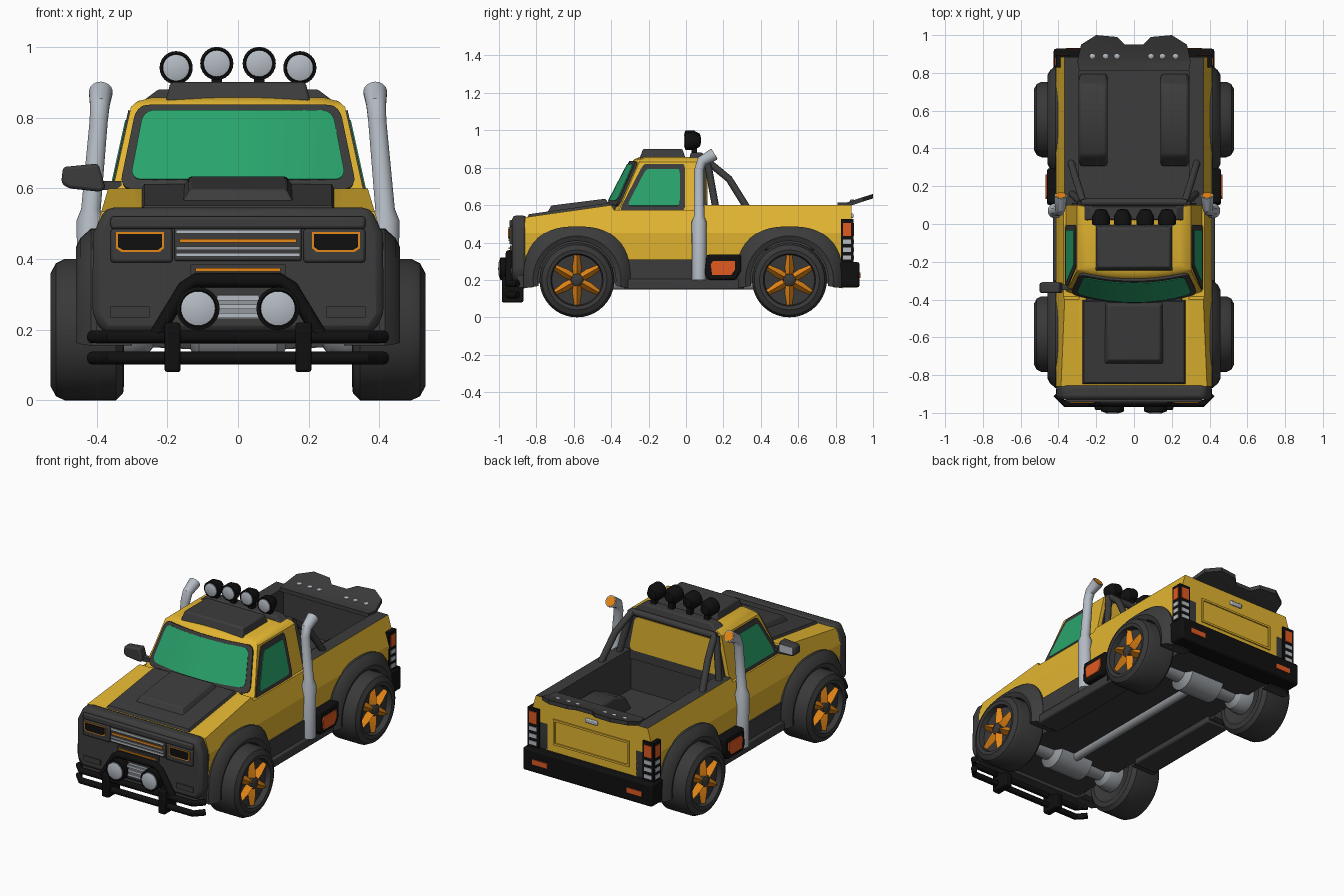
import bpy, bmesh, math
from mathutils import Vector

if "Cube" in bpy.data.objects:
    bpy.data.objects.remove(bpy.data.objects["Cube"])

def material(name, r, g, b):
    m = bpy.data.materials.new(name)
    m.diffuse_color = (r, g, b, 1)
    m.use_nodes = True
    m.node_tree.nodes["Principled BSDF"].inputs["Base Color"].default_value = m.diffuse_color
    return m

YELLOW = material("yellow paint", 0.76, 0.46, 0.03)
DARK = material("dark grey plastic", 0.045, 0.045, 0.045)
BLACK = material("black", 0.005, 0.005, 0.005)
TYRE = material("tyre rubber", 0.04, 0.04, 0.04)
GLASS = material("green glass", 0.022, 0.37, 0.15)
RED = material("orange red lamp", 0.75, 0.1, 0.015)
AMBER = material("amber", 0.82, 0.25, 0.008)
SILVER = material("silver", 0.46, 0.5, 0.55)
STEEL = material("steel", 0.3, 0.32, 0.34)

def finish(name, bm, mats, mirror=False, bevel=0, rule=None, solid=0):
    bmesh.ops.recalc_face_normals(bm, faces=bm.faces[:])
    bm.normal_update()
    for f in bm.faces:
        f.smooth = True
        if rule:
            f.material_index = rule(f)
    for e in bm.edges:
        e.smooth = e.calc_face_angle(3.0) < math.radians(32)
    me = bpy.data.meshes.new(name)
    bm.to_mesh(me)
    bm.free()
    for m in (mats if isinstance(mats, list) else [mats]):
        me.materials.append(m)
    ob = bpy.data.objects.new(name, me)
    bpy.context.collection.objects.link(ob)
    if solid:
        mod = ob.modifiers.new("thickness", 'SOLIDIFY')
        mod.thickness, mod.offset = solid, 0
    if bevel:
        mod = ob.modifiers.new("bevel", 'BEVEL')
        mod.width, mod.segments, mod.limit_method = bevel, 2, 'ANGLE'
    if mirror:
        ob.modifiers.new("mirror", 'MIRROR')
    return ob

def skin(bm, rings, closed=True):
    """Joins equal point rings with quads and caps the ends."""
    vs = [[bm.verts.new(p) for p in r] for r in rings]
    n = len(vs[0])
    for a, b in zip(vs, vs[1:]):
        for j in range(n if closed else n - 1):
            bm.faces.new((a[j], a[(j + 1) % n], b[(j + 1) % n], b[j]))
    if closed:
        bm.faces.new(vs[0])
        bm.faces.new(vs[-1])

def prism(name, pts, axis, a, b, mat, **kw):
    put = {'x': lambda p, d: (d, p[0], p[1]), 'y': lambda p, d: (p[0], d, p[1])}[axis]
    bm = bmesh.new()
    skin(bm, [[put(p, d) for p in pts] for d in (a, b)])
    return finish(name, bm, mat, **kw)

def box(name, x, y, z, mat, taper=(0, 0), tilt=0, **kw):
    bm = bmesh.new()
    rings = []
    for k, h in enumerate(z):
        tx, ty = taper[0] * k, taper[1] * k
        rings.append([(px, py, h + tilt * (py - y[0])) for px, py in
                      ((x[0] + tx, y[0] + ty), (x[1] - tx, y[0] + ty), (x[1] - tx, y[1] - ty), (x[0] + tx, y[1] - ty))])
    skin(bm, rings)
    return finish(name, bm, mat, **kw)

def tube(name, pts, radii, mat, n=16, axis=None, **kw):
    pts = [Vector(p) for p in pts]
    radii = radii if isinstance(radii, list) else [radii] * len(pts)
    ext = [max(p[i] for p in pts) - min(p[i] for p in pts) for i in range(3)]
    ref = Vector([float(i == ext.index(min(ext))) for i in range(3)])
    rings = []
    for i, (p, r) in enumerate(zip(pts, radii)):
        t = Vector(axis) if axis else (pts[min(i + 1, len(pts) - 1)] - pts[max(i - 1, 0)]).normalized()
        u = t.cross(ref).normalized()
        v = t.cross(u)
        rings.append([p + (u * math.cos(a) + v * math.sin(a)) * max(r, 0.0005)
                      for a in (math.tau * k / n for k in range(n))])
    bm = bmesh.new()
    skin(bm, rings)
    return finish(name, bm, mat, **kw)

def lathe(name, c, axis, prof, mat, n=32, **kw):
    c, axis = Vector(c), Vector(axis)
    return tube(name, [c + axis * d for d, r in prof], [r for d, r in prof], mat, n, axis, **kw)

def panel(name, fn, mat, thick, **kw):
    """Curved plate with rounded corners; fn maps u -1..1, v 0..1 to space."""
    rows = []
    for v in (0, .015, .05, .1, .15, .5, .85, .9, .95, .985, 1):
        d = max(0, .15 - min(v, 1 - v)) / .15
        e = 1 - .1 * (1 - math.sqrt(max(0, 1 - d * d)))
        rows.append([fn(e * (i / 6 - 1), v) for i in range(13)])
    bm = bmesh.new()
    skin(bm, rows, closed=False)
    return finish(name, bm, mat, solid=thick, **kw)

# body sides: lower half with wheel arches, upper half leaning in
WHEELS = {"front": -0.583, "rear": 0.553}
def arch(c, r=0.24):
    a0 = math.asin(-0.04 / r)
    return [(c - r * math.cos(a), 0.2 + r * math.sin(a))
            for a in (a0 + (math.pi - 2 * a0) * k / 20 for k in range(21))]
lower = [(-0.86, 0.16)] + arch(WHEELS["front"]) + arch(WHEELS["rear"]) + [
    (0.84, 0.16), (0.885, 0.3), (0.885, 0.45), (-0.86, 0.45)]
upper = [(-0.86, 0.45), (0.885, 0.45), (0.885, 0.6), (0.1, 0.6), (0.095, 0.575), (-0.385, 0.575), (-0.4, 0.6), (-0.86, 0.535)]
for name, prof, lean in (("body_side_lower", lower, -0.05), ("body_side_upper", upper, 0.3)):
    bm = bmesh.new()
    skin(bm, [[(0.29, y, z) for y, z in prof], [(0.412 - (z - 0.45) * lean, y, z) for y, z in prof]])
    finish(name, bm, [YELLOW, DARK], mirror=True, rule=lambda f: int(
        f.normal.x < -.9 or (f.calc_center_median().z < .45 and f.normal.x < .5 and f.normal.z < .9)
        or (f.normal.z > .9 and f.calc_center_median().y > .1)))
box("rocker", (0.3, 0.414), (-0.36, 0.33), (0.17, 0.31), DARK, mirror=True)
box("sill", (0.28, 0.43), (-0.33, 0.31), (0.148, 0.205), DARK, mirror=True, bevel=.01)
box("underbody", (-0.3, 0.3), (-0.86, 0.84), (0.18, 0.27), DARK)

# body centre: engine bay, floor, bed, tailgate
prism("hood_block", [(-0.86, 0.25), (0.1, 0.25), (0.1, 0.6), (-0.4, 0.6), (-0.86, 0.535)], 'x', -0.29, 0.29,
      [YELLOW, DARK], rule=lambda f: int(f.normal.z < .9))
box("hood_panel", (-0.275, 0.275), (-0.85, -0.4), (0.53, 0.55), DARK, taper=(.01, .01), tilt=0.141)
box("hood_scoop", (-0.165, 0.165), (-0.75, -0.4), (0.545, 0.594), DARK, taper=(.028, .03), tilt=0.125, bevel=.006)
box("cowl", (-0.27, 0.27), (-0.46, -0.36), (0.58, 0.605), DARK, taper=(.02, .02))
box("bed_floor", (-0.29, 0.29), (0.1, 0.85), (0.25, 0.36), DARK)
prism("bed_wheel_well", [(0.3, 0.36), (0.36, 0.45), (0.46, 0.49), (0.66, 0.49), (0.74, 0.46), (0.8, 0.36)],
      'x', 0.14, 0.29, DARK, mirror=True, bevel=.015)
box("tailgate", (-0.3, 0.3), (0.84, 0.885), (0.28, 0.6), [YELLOW, DARK],
    rule=lambda f: int(f.normal.y < -.9 or f.normal.z > .9))
for z in (0.34, 0.48):
    box("tailgate_rib", (-0.25, 0.25), (0.88, 0.892), (z, z + 0.012), YELLOW)
box("tailgate_rib_side", (0.238, 0.25), (0.88, 0.892), (0.34, 0.49), YELLOW, mirror=True)
box("tailgate_handle", (-0.04, 0.04), (0.88, 0.895), (0.53, 0.555), SILVER, bevel=.005)

# rear spoiler plate and bolts
bm = bmesh.new()
half = [(0.05, 0.95), (0.09, 0.99), (0.2, 1.0), (0.28, 0.95), (0.3, 0.86), (0.29, 0.81)]
out = half + [(-x, y) for x, y in reversed(half)]
skin(bm, [[(x, y, 0.602 + dz + max(0, y - 0.86) * 0.33) for x, y in out] for dz in (-0.012, 0.012)])
bmesh.ops.bisect_plane(bm, geom=bm.verts[:] + bm.edges[:] + bm.faces[:], plane_co=(0, 0.86, 0), plane_no=(0, 1, 0))
for v in bm.verts:
    if abs(v.co.y - 0.86) < 0.001:
        v.co.z = 0.614 if v.co.z > 0.602 else 0.59
finish("spoiler", bm, DARK)
for x in (0.09, 0.15, 0.22):
    lathe("spoiler_bolt", (x, 0.89, 0.612), (0, 0, 1), [(0, .014), (.014, .014), (.018, .007)], SILVER, 10, mirror=True)

# cab shell
def half_width(z):
    return 0.358 - (z - 0.58) * 0.22
def screen(s, t, off=0):
    z = 0.58 + 0.25 * t
    return (s * half_width(z), -0.42 + 0.13 * t + s * s * (0.065 - 0.025 * t) - .88 * off, z + .47 * off)
def cab_ring(t):
    z = 0.58 + 0.25 * t
    return [screen(i / 5 - 1, t) for i in range(11)] + [(half_width(z), 0.1, z), (-half_width(z), 0.1, z)]
top = cab_ring(1)
bm = bmesh.new()
skin(bm, [cab_ring(-0.1), top, [(x * .94, y * .95 + .002, .846) for x, y, z in top],
          [(x * .8, y * .85, .857) for x, y, z in top]])
finish("cab", bm, YELLOW)

# windows with frames
panel("windshield_frame", lambda u, v: screen(u * .94, .05 + .95 * v, .006), DARK, .016)
panel("windshield_glass", lambda u, v: screen(u * .87, .15 + .78 * v, .015), GLASS, .006)
def door(u, v, m, off):
    z = 0.568 + m + (0.252 - 2 * m) * v
    front, back = -0.36 + (z - .565) * .52 + m, -0.005 - m
    return (half_width(z) + off, front + (back - front) * (u + 1) / 2, z)
panel("side_window_frame", lambda u, v: door(u, v, 0, 0), DARK, .01, mirror=True)
panel("side_window_glass", lambda u, v: door(u, v, .028, .005), GLASS, .006, mirror=True)
panel("rear_window_frame", lambda u, v: (u * (.34 - .06 * v), .102, .545 + .29 * v), DARK, .016)
panel("rear_window_panel", lambda u, v: (u * (.295 - .04 * v), .111, .6 + .205 * v), YELLOW, .006)

# roof panel, lamp bar and lamps
box("roof_panel", (-0.205, 0.205), (-0.25, 0.0), (0.845, 0.9), DARK, taper=(.014, .02), bevel=.008)
box("lamp_bar", (-0.285, 0.285), (0.015, 0.1), (0.835, 0.88), DARK, taper=(.06, .01), bevel=.006)
def lamp(name, x, y, z, r):
    prof = [(.95, .15), (.85, .6), (.1, 1), (-.8, 1), (-.85, .85), (-.7, .8)]
    lathe(name, (x, y, z), (0, 1, 0), [(d * r, q * r) for d, q in prof], BLACK, 24, mirror=True)
    lens = [(-.6, .8), (-.88, .8), (-.97, .55), (-1, .05)]
    lathe(name + "_lens", (x, y, z), (0, 1, 0), [(d * r, q * r) for d, q in lens], SILVER, 24, mirror=True)
for x, z in ((0.06, 0.953), (0.175, 0.941)):
    lamp("roof_lamp", x, 0.035, z, 0.047)
    box("roof_lamp_stand", (x - .015, x + .015), (.03, .06), (.87, .92), BLACK, mirror=True)

# front fascia, headlights, grille
prism("fascia", [(-.375, .545), (-.41, .47), (-.412, .24), (-.38, .19), (.38, .19), (.412, .24), (.41, .47), (.375, .545)],
      'y', -0.93, -0.85, DARK, bevel=.022)
box("fascia_brow", (-.36, .36), (-.945, -.9), (.485, .52), DARK, bevel=.008)
box("headlight_frame", (.185, .36), (-.945, -.9), (.39, .485), DARK, mirror=True, bevel=.008)
prism("headlight_ring", [(.21, .43), (.222, .42), (.33, .42), (.345, .43), (.345, .476), (.21, .476)], 'y', -.948, -.93,
      AMBER, mirror=True)
prism("headlight_core", [(.215, .434), (.226, .426), (.326, .426), (.34, .434), (.34, .471), (.215, .471)], 'y', -.951, -.93,
      BLACK, mirror=True)
box("grille", (-.18, .18), (-.943, -.9), (.395, .49), DARK, bevel=.006)
for z, m, w in ((.477, SILVER, .175), (.452, AMBER, .165), (.43, STEEL, .175), (.412, SILVER, .175)):
    box("grille_bar", (-w, w), (-.948, -.92), (z - .005, z + .005), m)
box("light_strip_frame", (-.135, .135), (-.942, -.9), (.355, .385), DARK)
box("light_strip", (-.12, .12), (-.948, -.93), (.365, .374), AMBER)
box("fascia_vent", (.25, .36), (-.937, -.92), (.235, .265), DARK, mirror=True)
box("winch", (-.06, .06), (-.95, -.9), (.23, .3), STEEL)
for z in (.24, .265, .29):
    box("winch_band", (-.06, .06), (-.957, -.94), (z - .007, z + .007), SILVER)
box("front_apron", (-.4, .4), (-.9, -.84), (.16, .22), DARK)

# bull bar and fog lamps
for z in (0.12, 0.18):
    tube("bull_bar_rail", [(-.414, -.9, z), (-.37, -.95, z), (.37, -.95, z), (.414, -.9, z)], .018, BLACK, 12)
tube("bull_bar_hoop", [(-.235, -.945, .18), (-.15, -.945, .32), (-.12, -.945, .34), (.12, -.945, .34), (.15, -.945, .32),
                       (.235, -.945, .18)], .02, BLACK, 12)
box("bull_bar_post", (.162, .208), (-.985, -.87), (.08, .22), BLACK, mirror=True, bevel=.008)
lamp("fog_lamp", 0.113, -0.943, 0.26, 0.061)

# rear bumper and tail lights
box("rear_bumper", (-.425, .425), (.81, .928), (.16, .295), BLACK, bevel=.012)
box("bumper_reflector", (.26, .36), (.92, .932), (.21, .24), RED, mirror=True)
box("tail_light", (.34, .414), (.828, .895), (.295, .525), BLACK, mirror=True)
for z0, z1, m in ((.435, .505, RED), (.392, .415, SILVER), (.35, .373, SILVER), (.308, .331, SILVER)):
    box("tail_light_lens", (.353, .403), (.85, .898), (z0, z1), m, mirror=True)
    box("tail_light_side_lens", (.38, .417), (.84, .882), (z0, z1), m, mirror=True)

# wheels, flares, axles
tyre = [(.34, .02), (.34, .12), (.322, .15), (.325, .18), (.345, .2), (.49, .2), (.515, .188), (.53, .16),
        (.526, .14), (.495, .134), (.488, .01)]
for end, y in WHEELS.items():
    lathe(end + "_tyre", (0, y, .2), (1, 0, 0), tyre, TYRE, 40, mirror=True)
    lathe(end + "_hub", (0, y, .2), (1, 0, 0), [(.48, .036), (.518, .034), (.526, .02)], DARK, 12, mirror=True)
    bm = bmesh.new()
    for k in range(6):
        a = math.radians(90 + 60 * k)
        skin(bm, [[(x, y + r * math.cos(a) - w * math.sin(a), .2 + r * math.sin(a) + w * math.cos(a))
                   for x, w in ((.486, -h), (.486, h), (ridge, 0))]
                  for r, h, ridge in ((.025, .022, .524), (.07, .028, .524), (.134, .021, .514))])
    finish(end + "_spokes", bm, AMBER, mirror=True)
    bm, rings = bmesh.new(), []
    for k in range(29):
        a = math.radians(-9 + 198 * k / 28)
        c, s = math.cos(a), math.sin(a)
        f = (abs(c) ** 2.5 + abs(s) ** 2.5) ** -0.4
        rings.append([(x, y + r * q * c, .2 + r * q * s) for r, x, q in
                      ((.208, .3, 1), (.208, .445, 1), (.235, .458, 1), (.26, .445, f), (.286, .416, f), (.286, .3, f))])
    skin(bm, rings)
    finish(end + "_wheel_flare", bm, DARK, mirror=True)
    half = [(0, .095), (.11, .095), (.135, .055), (.24, .05), (.26, .075), (.3, .088), (.345, .088)]
    lathe(end + "_axle", (0, y, .2), (1, 0, 0), [(-d, r) for d, r in half[:0:-1]] + half, STEEL, 20)
tube("drive_shaft", [(0, WHEELS["front"], .174), (0, WHEELS["rear"], .174)], .026, STEEL)

# exhaust stacks, side tanks, roll bars
tube("exhaust_stack", [(.417, .07, .2), (.417, .07, .51), (.416, .07, .54), (.394, .07, .79), (.391, .085, .835), (.388, .15, .872)],
     [.038, .04, .028, .026, .028, .034], SILVER, 18, mirror=True)
tube("exhaust_glow", [(.388, .145, .869), (.388, .153, .874)], .028, AMBER, 18, mirror=True)
prism("side_tank", [(.12, .2), (.265, .2), (.295, .25), (.295, .335), (.11, .335), (.1, .23)], 'x', .38, .46, BLACK, mirror=True, bevel=.01)
prism("side_tank_lens", [(.14, .225), (.24, .225), (.262, .255), (.262, .3), (.145, .3), (.132, .285)], 'x', .45, .468, RED, mirror=True)
tube("roll_bar_post", [(.33, .16, .58), (.28, .115, .83)], .019, DARK, 12, mirror=True)
tube("roll_bar_brace", [(.335, .33, .58), (.305, .23, .74), (.27, .12, .83)], .019, DARK, 12, mirror=True)
tube("roll_bar_top", [(-.28, .115, .83), (.28, .115, .83)], .019, DARK, 12)

# single door mirror on the -x side
prism("door_mirror", [(-.5, .615), (-.495, .66), (-.395, .67), (-.375, .6), (-.39, .59), (-.48, .6)], 'y', -.365, -.31, DARK, bevel=.01)
box("door_mirror_face", (-.487, -.4), (-.312, -.306), (.612, .655), SILVER)
box("door_mirror_arm", (-.4, -.33), (-.35, -.32), (.595, .62), DARK)
